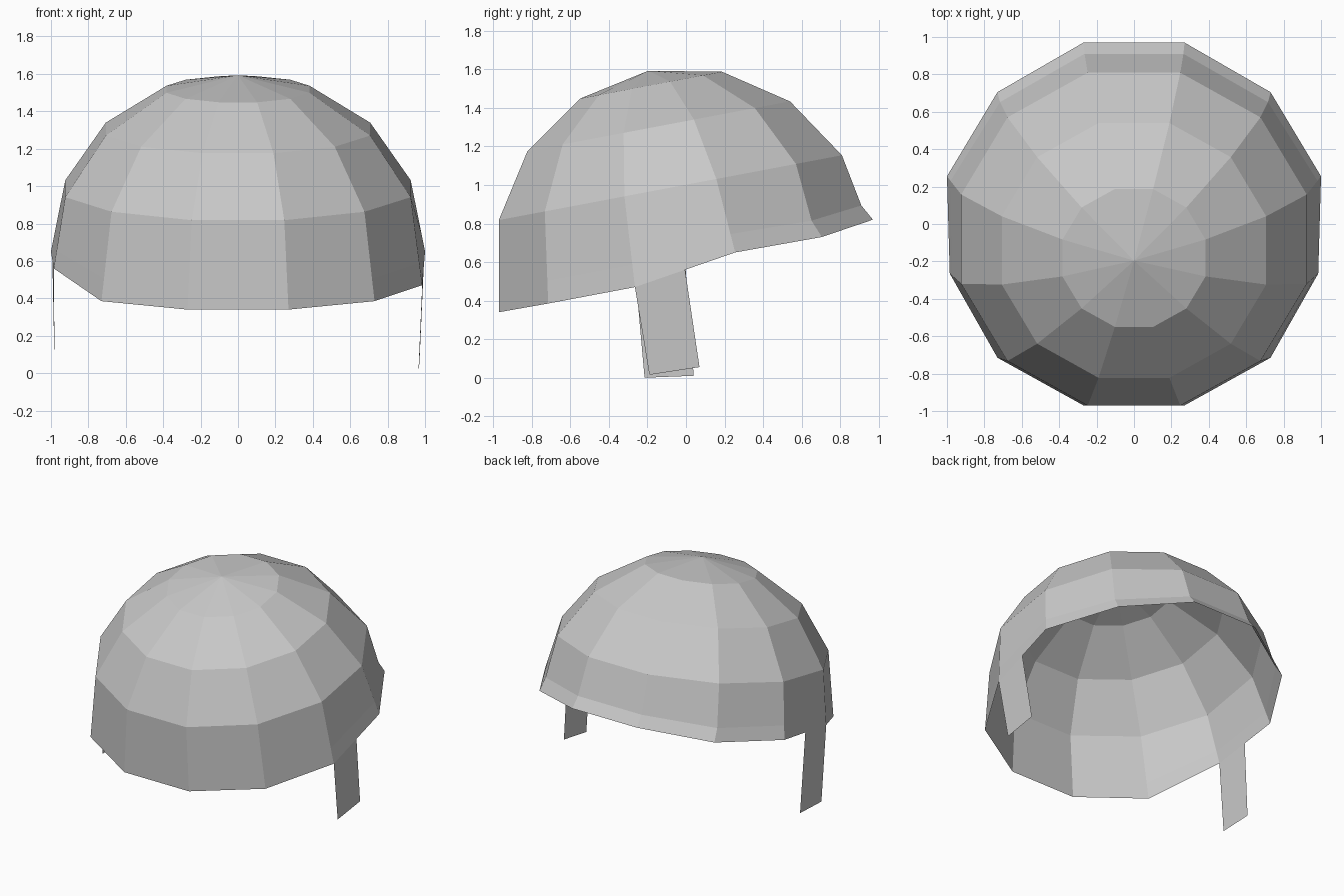
import bpy, bmesh, math
from mathutils import Vector, Matrix

cube = bpy.data.objects.get("Cube")
if cube:
    bpy.data.objects.remove(cube, do_unlink=True)

# One plain grey for the whole helmet
grey = bpy.data.materials.new("plain_grey")
grey.use_nodes = True
colour = (0.58, 0.58, 0.58, 1)
grey.diffuse_color = colour
grey.node_tree.nodes["Principled BSDF"].inputs["Base Color"].default_value = colour


def make_object(name, bm):
    mesh = bpy.data.meshes.new(name)
    bm.to_mesh(mesh)
    bm.free()
    mesh.materials.append(grey)
    obj = bpy.data.objects.new(name, mesh)
    bpy.context.collection.objects.link(obj)
    return obj


SIDES = 12
TILT = Matrix.Rotation(math.radians(10.7), 3, 'X')
CENTRE = Vector((0, -0.01, 0.61))

# Rim corners from the front to the back of one side; the front hangs lower
RIM = [(0.27, -0.97, 0.34), (0.73, -0.715, 0.385), (0.985, -0.265, 0.47),
       (1.0, 0.255, 0.65), (0.73, 0.705, 0.73), (0.27, 0.97, 0.82)]
rim = [Vector(p) for p in RIM]
rim += [Vector((-x, y, z)) for x, y, z in reversed(RIM)]
rim[9].z = 0.56


def dome_ring(polar):
    ring = []
    for i in range(SIDES):
        a = math.radians(15 + 30 * i)
        p = Vector((1.035 * math.sin(polar) * math.sin(a),
                    -1.015 * math.sin(polar) * math.cos(a),
                    math.cos(polar)))
        ring.append(TILT @ p + CENTRE)
    return ring


# Tilted dome: three rings, a pinched ring above the flared back edge, the rim
rings = [dome_ring(math.radians(22.5 * k)) for k in (1, 2, 3)]
pinched = []
for upper, lower in zip(rings[-1], rim):
    p = upper.lerp(lower, 0.75)
    if p.y > 0.5:
        p.y -= 0.02
        p.z -= 0.01
    pinched.append(p)
rings += [pinched, rim]

bm = bmesh.new()
pole = bm.verts.new(TILT @ Vector((0, 0, 1)) + CENTRE)
loops = [[bm.verts.new(p) for p in ring] for ring in rings]
for i in range(SIDES):
    j = (i + 1) % SIDES
    bm.faces.new((pole, loops[0][i], loops[0][j]))
    for up, low in zip(loops, loops[1:]):
        bm.faces.new((up[i], low[i], low[j], up[j]))
make_object("helmet_dome", bm)


# Flat side straps hanging from the front half of each side rim edge
def strap(name, front, back, front_end, back_end):
    bm = bmesh.new()
    points = (front, front_end, back_end, front.lerp(back, 0.5))
    bm.faces.new([bm.verts.new(p) for p in points])
    make_object(name, bm)


strap("left_strap", rim[2], rim[3], Vector((0.965, -0.19, 0.015)), Vector((0.97, 0.07, 0.055)))
strap("right_strap", rim[9], rim[8], Vector((-0.98, -0.215, 0)), Vector((-0.98, 0.04, 0.01)))
